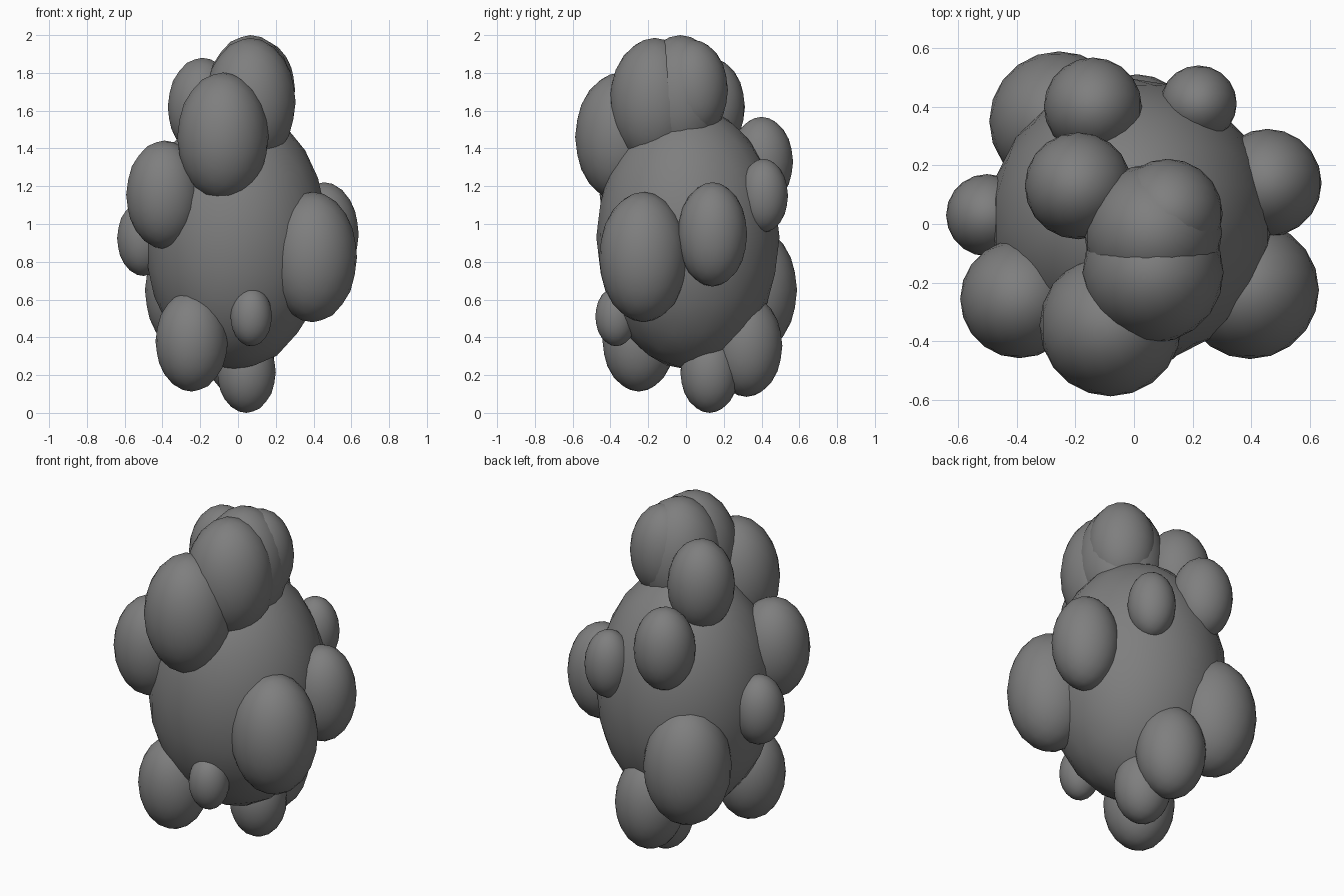
import bpy

cube = bpy.data.objects.get("Cube")
if cube:
    bpy.data.objects.remove(cube, do_unlink=True)

# Single flat colour
grey = bpy.data.materials.new("mid_grey")
grey.use_nodes = True
colour = (0.21, 0.21, 0.21, 1)
grey.diffuse_color = colour
grey.node_tree.nodes["Principled BSDF"].inputs["Base Color"].default_value = colour


def lump(name, x, y, z, radius, half_height):
    """Faceted ball stretched upwards, with smooth shading."""
    bpy.ops.mesh.primitive_ico_sphere_add(subdivisions=3, radius=1, location=(x, y, z))
    ob = bpy.context.object
    ob.name = name
    ob.scale = (radius, radius, half_height)
    bpy.ops.object.transform_apply(location=False, rotation=False, scale=True)
    bpy.ops.object.shade_smooth()
    ob.data.materials.append(grey)


# Central body
lump("core", -0.01, 0.01, 0.93, 0.485, 0.70)

# Crown lumps
lump("crown_front_lump", 0.065, -0.165, 1.645, 0.24, 0.34)
lump("crown_middle_lump", 0.065, -0.03, 1.665, 0.235, 0.335)
lump("crown_back_lump", 0.115, 0.035, 1.71, 0.187, 0.265)
lump("upper_front_lump", -0.08, -0.345, 1.46, 0.242, 0.342)
lump("upper_right_lump", -0.19, 0.13, 1.62, 0.182, 0.26)
lump("upper_back_lump", -0.14, 0.40, 1.33, 0.167, 0.237)

# Lumps around the middle
lump("back_left_lump", 0.22, 0.41, 1.15, 0.13, 0.195)
lump("left_lump", 0.455, 0.14, 0.945, 0.184, 0.276)
lump("front_left_lump", 0.395, -0.225, 0.825, 0.235, 0.345)
lump("front_right_lump", -0.39, -0.255, 1.155, 0.202, 0.287)
lump("right_lump", -0.50, 0.03, 0.925, 0.14, 0.20)

# Lower lumps
lump("lower_back_lump", -0.255, 0.35, 0.65, 0.238, 0.34)
lump("lower_back_inner_lump", 0.01, 0.32, 0.355, 0.19, 0.27)
lump("lower_front_lump", -0.245, -0.25, 0.38, 0.192, 0.267)
lump("lower_front_nub", 0.07, -0.37, 0.51, 0.11, 0.157)
lump("bottom_lump", 0.045, 0.125, 0.215, 0.155, 0.215)
